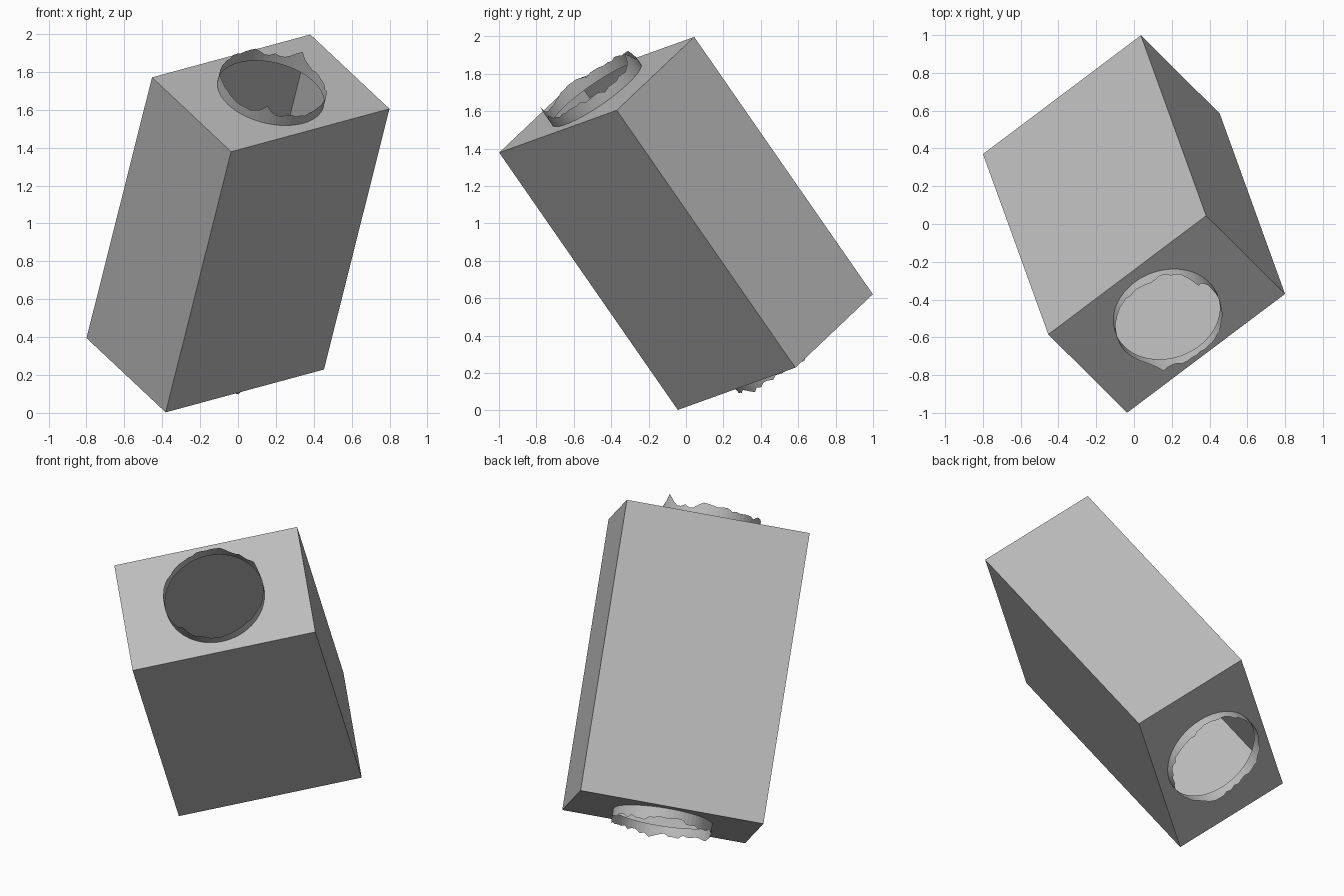
import bpy, bmesh, math, random
from mathutils import Matrix, Vector

cube = bpy.data.objects.get("Cube")
if cube:
    bpy.data.objects.remove(cube, do_unlink=True)

WIDTH, DEPTH, LENGTH = 1.07, 0.707, 1.71
RADIUS, SIDES = 0.288, 64

# Tilted frame shared by all parts
axis = Vector((0.202, -0.558, 0.804)).normalized()
side = Vector((0.782, 0.585, 0.215))
side = (side - axis * side.dot(axis)).normalized()
frame = Matrix((side, axis.cross(side), axis)).transposed().to_4x4()
frame.translation = (0, 0, 1)

grey = bpy.data.materials.new("plain_grey")
grey.use_nodes = True
colour = (0.5, 0.5, 0.5, 1)
grey.diffuse_color = colour
grey.node_tree.nodes["Principled BSDF"].inputs["Base Color"].default_value = colour


def finish(name, bm):
    bmesh.ops.recalc_face_normals(bm, faces=bm.faces)
    mesh = bpy.data.meshes.new(name)
    bm.to_mesh(mesh)
    bm.free()
    mesh.materials.append(grey)
    obj = bpy.data.objects.new(name, mesh)
    obj.matrix_world = frame
    bpy.context.collection.objects.link(obj)


# Hollow casing with a round opening in each end
bm = bmesh.new()
bmesh.ops.create_cube(bm, size=1, matrix=Matrix.Diagonal((WIDTH, DEPTH, LENGTH, 1)))
bm.normal_update()
ends = [f for f in bm.faces if abs(f.normal.z) > 0.9]
borders = [list(f.edges) for f in ends]
heights = [f.calc_center_median().z for f in ends]
bmesh.ops.delete(bm, geom=ends, context='FACES_ONLY')
for border, z in zip(borders, heights):
    ring = bmesh.ops.create_circle(bm, segments=SIDES, radius=RADIUS,
                                   matrix=Matrix.Translation((0, 0, z)))["verts"]
    rim = list({e for v in ring for e in v.link_edges})
    bmesh.ops.triangle_fill(bm, use_beauty=True, edges=border + rim,
                            normal=(0, 0, math.copysign(1, z)))
finish("casing", bm)


# Thin collars with a ragged rim and a few torn points
def collar(name, seed, spikes, flip):
    rng = random.Random(seed)
    bm = bmesh.new()
    bmesh.ops.create_cone(bm, segments=SIDES, cap_ends=False, radius1=RADIUS,
                          radius2=RADIUS, depth=1)
    for v in bm.verts:
        if v.co.z < 0:
            v.co.z = LENGTH / 2
            continue
        angle = math.degrees(math.atan2(v.co.y, v.co.x))
        height = 0.062 + 0.008 * math.sin(math.radians(angle * 5)) + rng.uniform(-0.012, 0.008)
        for centre, extra in spikes:
            gap = abs((angle - centre + 180) % 360 - 180)
            height += extra * max(0, 1 - gap / 10)
        v.co.z = LENGTH / 2 + height
    if flip:
        bm.transform(Matrix.Rotation(math.pi, 4, 'X'))
    finish(name, bm)


collar("upper_collar", 3, [(24, 0.06), (-135, 0.035), (75, 0.02)], False)
collar("lower_collar", 8, [(-60, 0.015), (100, -0.02)], True)
